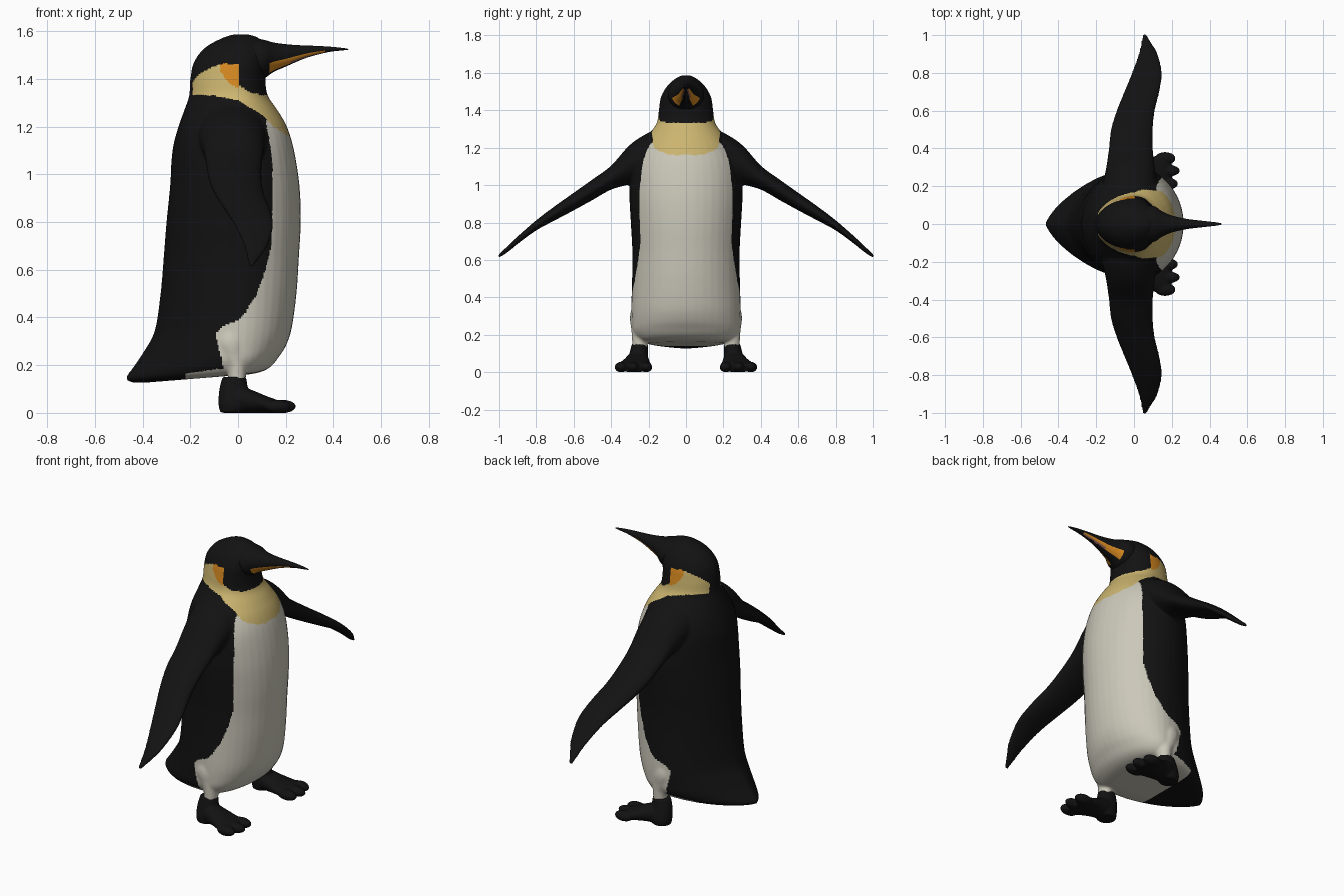
import bpy, bmesh, math
from mathutils import Matrix

N = 40
TAU = 2 * math.pi


def material(name, rgb):
    m = bpy.data.materials.new(name)
    m.diffuse_color = (*rgb, 1)
    return m


MATS = [material("black", (0.006, 0.006, 0.006)),
        material("belly white", (0.60, 0.58, 0.49)),
        material("cream yellow", (0.60, 0.46, 0.16)),
        material("ear orange", (0.68, 0.25, 0.015)),
        material("bill mauve", (0.28, 0.12, 0.09))]
BLACK, WHITE, CREAM, ORANGE, MAUVE = range(5)


def spline(rows, n=5):
    """Catmull-Rom interpolation of section parameters."""
    out = []
    for i in range(len(rows) - 1):
        quad = (rows[max(i - 1, 0)], rows[i], rows[i + 1], rows[min(i + 2, len(rows) - 1)])
        for k in range(n):
            t = k / n
            out.append(tuple(0.5 * (2 * b + (c - a) * t + (2 * a - 5 * b + 4 * c - d) * t * t
                                    + (3 * b - a - 3 * c + d) * t ** 3)
                             for a, b, c, d in zip(*quad)))
    return out + [rows[-1]]


def lerp_table(table, v):
    """Piecewise linear lookup."""
    if v <= table[0][0]:
        return table[0][1]
    for (a, fa), (b, fb) in zip(table, table[1:]):
        if v <= b:
            return fa + (fb - fa) * (v - a) / (b - a)
    return table[-1][1]


def loft(bm, rows, point):
    """Skin closed rings; point(row, cos, sin) gives each ring vertex."""
    rings = [[bm.verts.new(point(r, math.cos(TAU * i / N), math.sin(TAU * i / N)))
              for i in range(N)] for r in spline(rows)]
    for a, b in zip(rings, rings[1:]):
        for i in range(N):
            j = (i + 1) % N
            bm.faces.new((a[i], a[j], b[j], b[i]))
    bm.faces.new(rings[0])
    bm.faces.new(rings[-1])


def finish(name, bm, rule, voxel=0, smooth=0):
    """Make an object, fuse its volumes, and colour its faces by a rule."""
    bmesh.ops.recalc_face_normals(bm, faces=bm.faces)
    me = bpy.data.meshes.new(name)
    bm.to_mesh(me)
    bm.free()
    ob = bpy.data.objects.new(name, me)
    bpy.context.collection.objects.link(ob)
    bpy.context.view_layer.objects.active = ob
    if voxel:
        m = ob.modifiers.new("fuse", 'REMESH')
        m.mode, m.voxel_size = 'VOXEL', voxel
        bpy.ops.object.modifier_apply(modifier=m.name)
        m = ob.modifiers.new("soften", 'SMOOTH')
        m.factor, m.iterations = 0.5, smooth
        bpy.ops.object.modifier_apply(modifier=m.name)
    me = ob.data
    me.materials.clear()
    for m in MATS:
        me.materials.append(m)
    for p in me.polygons:
        p.use_smooth = True
        p.material_index = rule(p.center, p.normal)
    return ob


# ---- body: torso and head, rows of (z, back x, front x, half width, back pinch, tilt)
bm = bmesh.new()
torso = [(0.158, -0.40, 0.05, 0.17, 1.5, 0.08), (0.165, -0.45, 0.10, 0.235, 1.5, 0.08),
         (0.185, -0.47, 0.14, 0.265, 1.5, 0.08), (0.22, -0.445, 0.17, 0.285, 1.5, 0.08),
         (0.27, -0.40, 0.20, 0.29, 1.4, 0.05), (0.35, -0.35, 0.225, 0.292, 1.3, 0.02),
         (0.50, -0.325, 0.245, 0.288, 1.2, 0), (0.65, -0.312, 0.255, 0.287, 1.15, 0),
         (0.80, -0.30, 0.263, 0.295, 1.1, 0), (0.95, -0.285, 0.258, 0.302, 1.1, 0),
         (1.10, -0.275, 0.235, 0.29, 1.1, 0), (1.20, -0.25, 0.205, 0.25, 1, 0),
         (1.27, -0.225, 0.165, 0.20, 1, 0), (1.33, -0.205, 0.125, 0.157, 1, 0),
         (1.40, -0.20, 0.115, 0.145, 1, 0), (1.47, -0.185, 0.122, 0.134, 1, 0),
         (1.53, -0.14, 0.12, 0.10, 1, 0), (1.57, -0.07, 0.09, 0.056, 1, 0),
         (1.587, -0.02, 0.045, 0.02, 1, 0)]


def torso_point(r, c, s):
    z, xb, xf, w, q, tilt = r
    x = xf * c if c > 0 else -xb * c
    return (x, w * math.copysign(abs(s) ** (q if c < 0 else 1), s), z + tilt * x)


loft(bm, torso, torso_point)

# ---- flippers (y, x min, x max, z centre, half height) and thighs (z, x, y, rx, ry)
flipper = [(0.12, -0.15, 0.11, 1.18, 0.12), (0.20, -0.165, 0.12, 1.16, 0.12),
           (0.30, -0.147, 0.11, 1.11, 0.105), (0.40, -0.133, 0.10, 1.04, 0.064),
           (0.50, -0.122, 0.10, 0.975, 0.055), (0.60, -0.092, 0.11, 0.912, 0.047),
           (0.70, -0.052, 0.135, 0.85, 0.038), (0.80, -0.012, 0.148, 0.785, 0.027),
           (0.90, 0.023, 0.127, 0.705, 0.02), (0.96, 0.038, 0.092, 0.653, 0.016),
           (1.005, 0.045, 0.065, 0.618, 0.01)]
thigh = [(0.11, -0.005, 0.247, 0.036, 0.04), (0.19, -0.005, 0.245, 0.04, 0.044),
         (0.24, -0.02, 0.238, 0.058, 0.056), (0.30, -0.03, 0.235, 0.068, 0.064),
         (0.36, -0.03, 0.22, 0.055, 0.06), (0.40, -0.02, 0.20, 0.03, 0.03)]
for side in (1, -1):
    loft(bm, flipper, lambda r, c, s: ((r[1] + r[2]) / 2 + (r[2] - r[1]) / 2 * c, side * r[0],
                                       r[3] + r[4] * s))
    loft(bm, thigh, lambda r, c, s: (r[1] + r[3] * c, side * (r[2] + r[4] * s), r[0]))

# ---- plumage borders as seen from the side
BELLY = [(0.18, -0.06), (0.25, -0.075), (0.33, -0.095), (0.36, -0.07), (0.39, 0.0), (0.42, 0.03),
         (0.5, 0.08), (0.6, 0.115), (0.7, 0.14), (1.0, 0.145), (1.1, 0.14), (1.2, 0.12)]
COLLAR_LOW = [(-0.19, 1.335), (-0.1, 1.33), (0, 1.31), (0.1, 1.25), (0.15, 1.2), (0.21, 1.16)]
COLLAR_TOP = [(-0.19, 1.39), (-0.15, 1.43), (-0.07, 1.465), (0, 1.462), (0.002, 1.375),
              (0.05, 1.345), (0.1, 1.333)]
EAR_LOW = [(-0.075, 1.435), (-0.05, 1.395), (-0.02, 1.37), (0.003, 1.362)]


def plumage(c, n):
    x, y, z = c
    if abs(y) > 0.315:
        return BLACK
    if z < 0.2 and n.z < -0.6 and x > -0.22:
        return WHITE
    low = lerp_table(COLLAR_LOW, x)
    if z < low:
        return WHITE if x > lerp_table(BELLY, z) else BLACK
    if x > -0.19 and z < lerp_table(COLLAR_TOP, x):
        if -0.075 < x < 0.003 and z > lerp_table(EAR_LOW, x):
            return ORANGE
        return CREAM
    return BLACK


finish("body", bm, plumage, 0.008, 5)

# ---- bill (x, top z, bottom z, half width)
bill = [(0.02, 1.578, 1.40, 0.09), (0.10, 1.566, 1.40, 0.096), (0.15, 1.553, 1.43, 0.066),
        (0.20, 1.546, 1.452, 0.045), (0.25, 1.542, 1.474, 0.033), (0.30, 1.540, 1.493, 0.024),
        (0.38, 1.536, 1.513, 0.015), (0.44, 1.530, 1.520, 0.008), (0.463, 1.526, 1.523, 0.003)]


def bill_colour(c, n):
    top = lerp_table([(r[0], r[1]) for r in bill], c.x)
    bottom = lerp_table([(r[0], r[2]) for r in bill], c.x)
    v = (c.z - bottom) / (top - bottom)
    if 0.135 < c.x < 0.36 and 0.05 < v < 0.33:
        return MAUVE if v < 0.16 and c.x > 0.22 else ORANGE
    return BLACK


bm = bmesh.new()
loft(bm, bill, lambda r, c, s: (r[0], r[3] * c, (r[1] + r[2]) / 2 + (r[1] - r[2]) / 2 * s))
finish("bill", bm, bill_colour)

# ---- feet: ankle column (z, x, y, rx, ry), web (x, y, ry, top z) and three toes
ankle = [(0.002, -0.025, 0.26, 0.05, 0.05), (0.04, -0.012, 0.26, 0.07, 0.058),
         (0.10, -0.018, 0.252, 0.06, 0.05), (0.15, -0.015, 0.247, 0.05, 0.043)]
web = [(-0.07, 0.26, 0.03, 0.06), (0.0, 0.26, 0.06, 0.11), (0.06, 0.265, 0.072, 0.095),
       (0.12, 0.275, 0.088, 0.07), (0.17, 0.28, 0.092, 0.052), (0.195, 0.28, 0.08, 0.035)]
toes = [(0.165, 0.347, 0.055, 0.034), (0.185, 0.282, 0.058, 0.03), (0.175, 0.213, 0.058, 0.033)]
for side, label in ((1, "left"), (-1, "right")):
    bm = bmesh.new()
    loft(bm, ankle, lambda r, c, s: (r[1] + r[3] * c, side * (r[2] + r[4] * s), r[0]))
    loft(bm, web, lambda r, c, s: (r[0], side * (r[1] + r[2] * c), r[3] / 2 * (1 + s)))
    for x, y, rx, ry in toes:
        bmesh.ops.create_uvsphere(bm, u_segments=24, v_segments=16, radius=1,
                                  matrix=Matrix.Translation((x, side * y, 0.027))
                                  @ Matrix.Diagonal((rx, ry, 0.028, 1)))
    finish(label + "_foot", bm, lambda c, n: BLACK, 0.006, 3)
